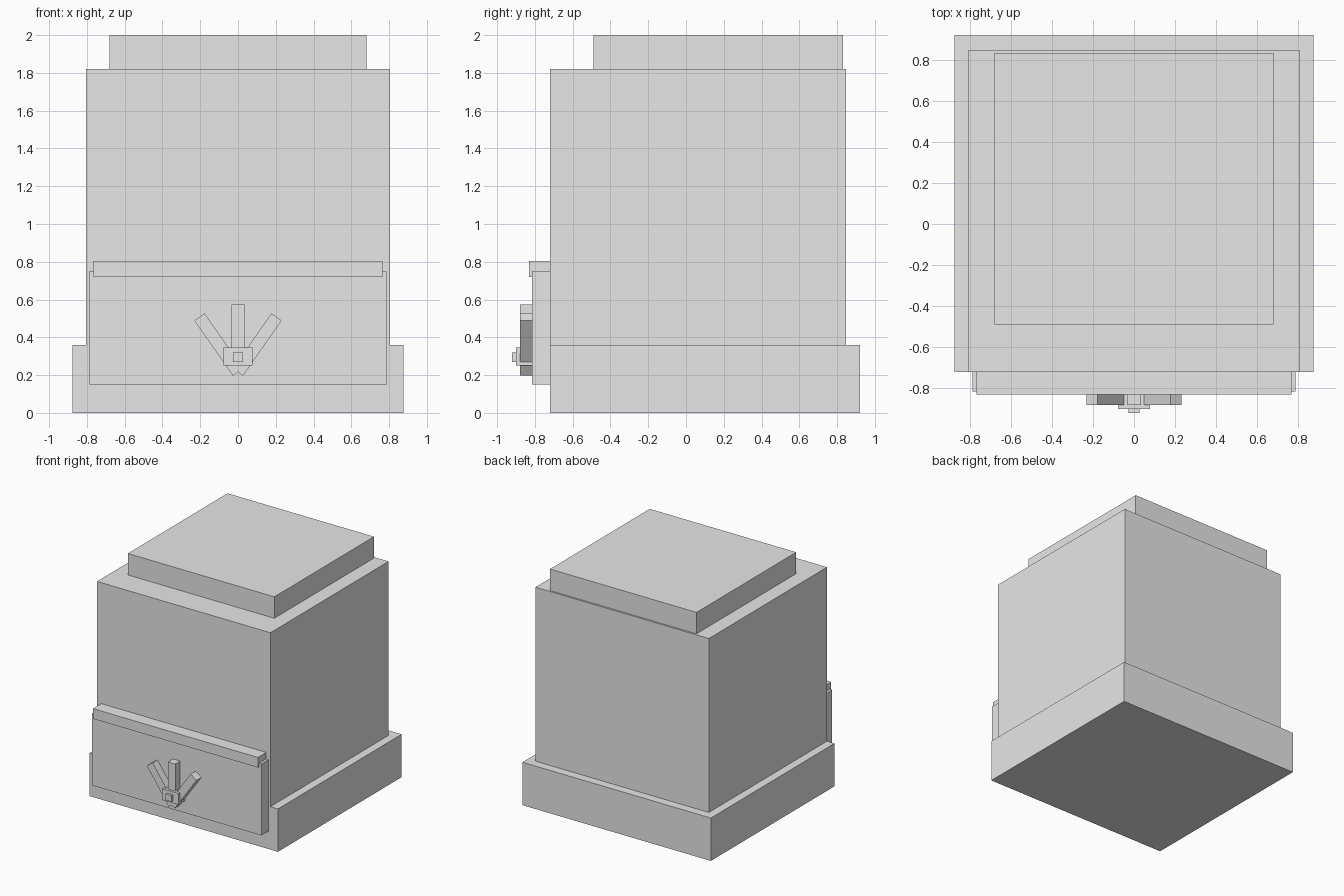
import bpy
import math
from mathutils import Matrix, Vector

cube = bpy.data.objects.get("Cube")
if cube:
    bpy.data.objects.remove(cube, do_unlink=True)

# One plain grey for the whole model
grey = bpy.data.materials.new("light grey")
grey.use_nodes = True
colour = (0.8, 0.8, 0.8, 1)
grey.diffuse_color = colour
grey.node_tree.nodes["Principled BSDF"].inputs["Base Color"].default_value = colour


def box(name, x, y, z, tilt=0):
    """Box spanning the given ranges, tilted about its own centre around y."""
    spans = (x, y, z)
    centre = Vector([(a + b) / 2 for a, b in spans])
    size = Vector([b - a for a, b in spans])
    bpy.ops.mesh.primitive_cube_add(size=1)
    obj = bpy.context.object
    obj.name = name
    obj.data.transform(Matrix.Rotation(tilt, 4, 'Y') @ Matrix.Diagonal(size).to_4x4())
    obj.location = centre
    obj.data.materials.append(grey)
    return obj


# Main housing: plinth, tall body and set-back top slab
box("base", (-0.875, 0.875), (-0.72, 0.92), (0, 0.36))
box("body", (-0.805, 0.805), (-0.72, 0.847), (0.36, 1.82))
box("top_slab", (-0.68, 0.68), (-0.49, 0.832), (1.82, 2))

# Front panel with its overhanging ledge
box("front_panel", (-0.787, 0.787), (-0.815, -0.72), (0.15, 0.75))
box("panel_ledge", (-0.766, 0.766), (-0.83, -0.72), (0.72, 0.805))

# Fan of three bars on the panel
box("centre_bar", (-0.034, 0.034), (-0.88, -0.815), (0.22, 0.573))
for side, name in ((-1, "right_bar"), (1, "left_bar")):
    cx, cz, half = side * 0.102, 0.362, 0.178
    box(name, (cx - 0.033, cx + 0.033), (-0.88, -0.815),
        (cz - half, cz + half), side * math.radians(35))

# Hub block and pin where the bars meet
box("hub_block", (-0.077, 0.077), (-0.9, -0.815), (0.25, 0.345))
box("hub_pin", (-0.027, 0.027), (-0.92, -0.9), (0.27, 0.32))
